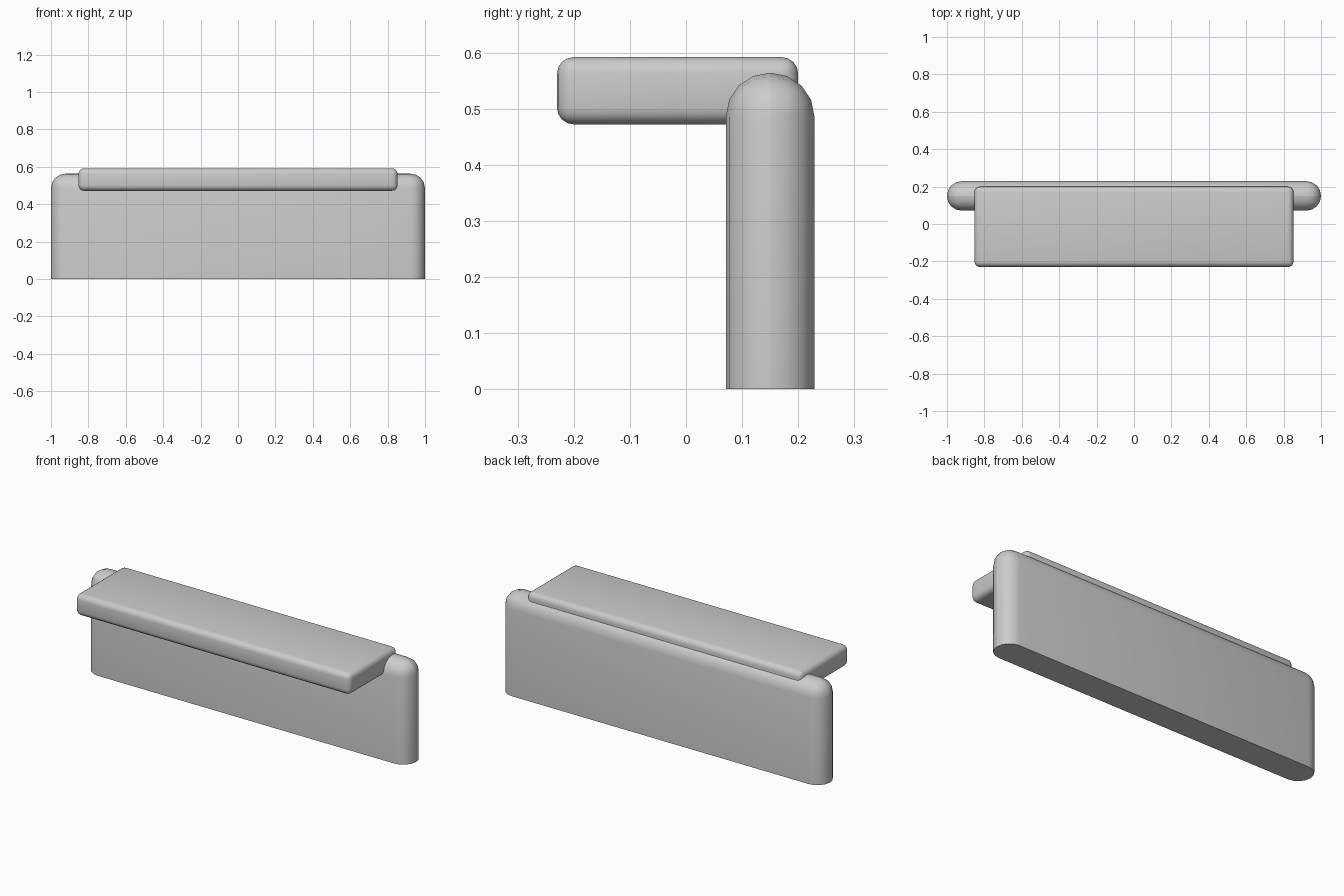
import bpy, bmesh, math

if "Cube" in bpy.data.objects:
    bpy.data.objects.remove(bpy.data.objects["Cube"])

grey = bpy.data.materials.new("light_grey")
grey.diffuse_color = (0.6, 0.6, 0.6, 1)
grey.use_nodes = True
grey.node_tree.nodes["Principled BSDF"].inputs["Base Color"].default_value = grey.diffuse_color


def rounded_box(name, lo, hi, radius, segments, flat_base=False):
    """Box between two corners with rounded edges, optionally sharp around the base."""
    bm = bmesh.new()
    bmesh.ops.create_cube(bm, size=1)
    for v in bm.verts:
        v.co = [(a + b) / 2 + c * (b - a) for a, b, c in zip(lo, hi, v.co)]
    edges = [e for e in bm.edges
             if not (flat_base and all(abs(v.co.z - lo[2]) < 1e-5 for v in e.verts))]
    bmesh.ops.bevel(bm, geom=edges, offset=radius, offset_type='OFFSET',
                    segments=segments, profile=0.5, affect='EDGES', clamp_overlap=True)
    bmesh.ops.recalc_face_normals(bm, faces=bm.faces)
    mesh = bpy.data.meshes.new(name)
    bm.to_mesh(mesh)
    bm.free()
    mesh.materials.append(grey)
    obj = bpy.data.objects.new(name, mesh)
    bpy.context.collection.objects.link(obj)
    bpy.ops.object.select_all(action='DESELECT')
    obj.select_set(True)
    bpy.context.view_layer.objects.active = obj
    bpy.ops.object.shade_smooth_by_angle(angle=math.radians(40))
    return obj


# Upright panel with a fully rounded top and ends, flat on the ground
rounded_box("upright_panel", (-1, 0.071, 0), (1, 0.229, 0.564), 0.0785, 4, flat_base=True)

# Shelf slab overhanging to the front
rounded_box("shelf_top", (-0.853, -0.23, 0.472), (0.853, 0.2, 0.592), 0.03, 4)
